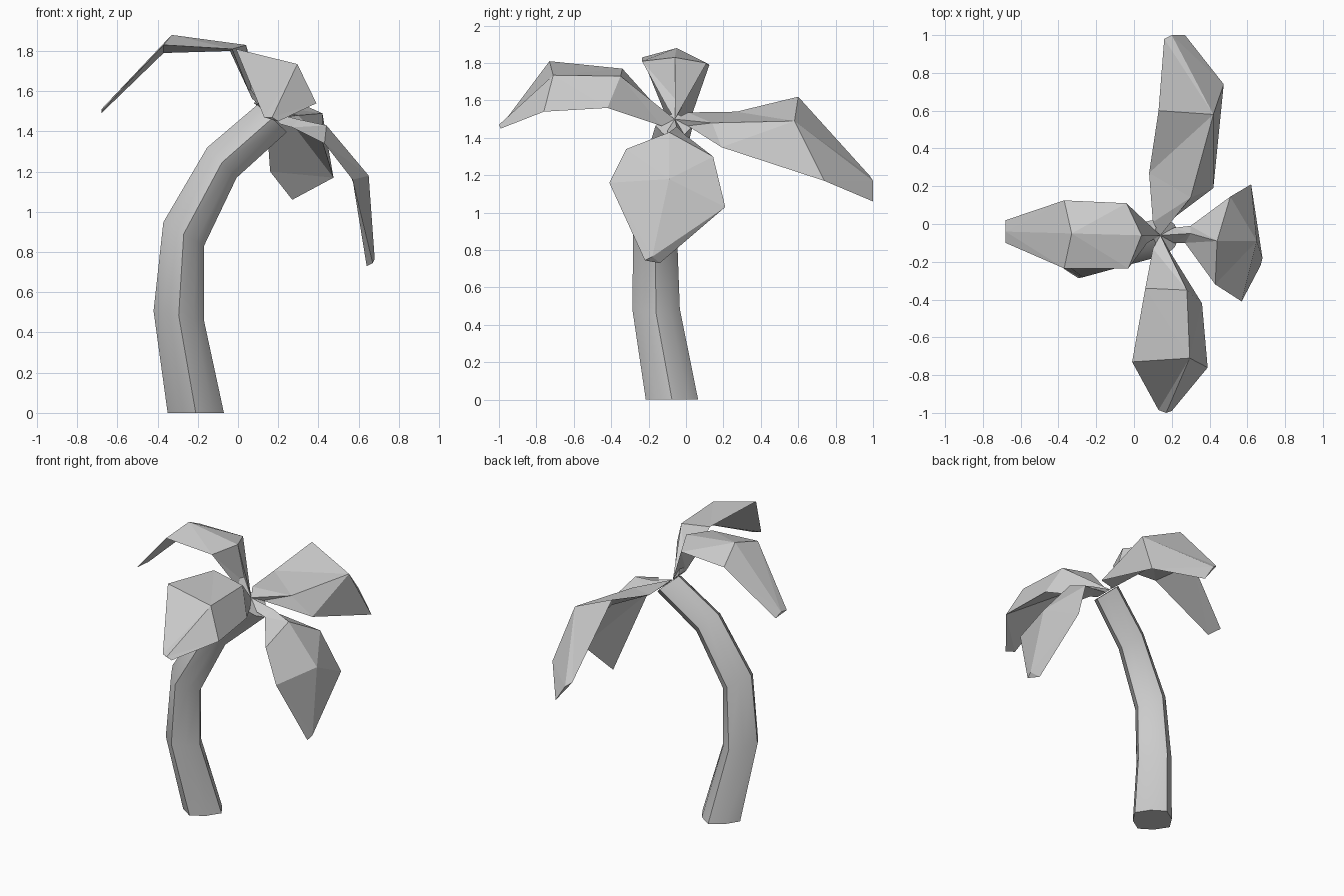
import bpy, bmesh, math
from mathutils import Vector

if "Cube" in bpy.data.objects:
    bpy.data.objects.remove(bpy.data.objects["Cube"])

HUB = Vector((0.14, -0.06, 1.50))


def finish(bm, name, smooth):
    bmesh.ops.recalc_face_normals(bm, faces=bm.faces)
    mesh = bpy.data.meshes.new(name)
    for f in bm.faces:
        f.smooth = smooth
    bm.to_mesh(mesh)
    bm.free()
    obj = bpy.data.objects.new(name, mesh)
    bpy.context.collection.objects.link(obj)
    return obj


def trunk(stations, sides=8):
    """Skin tilted bulging-diamond rings along the path: centre, tilt (deg), radius."""
    bm = bmesh.new()
    rings = []
    for centre, tilt, radius in stations:
        t = math.radians(tilt)
        across = Vector((math.cos(t), 0, -math.sin(t)))
        ring = []
        for i in range(sides):
            a = 2 * math.pi * i / sides
            r = radius * (0.86 if i % 2 else 1.0)
            p = Vector(centre) + across * (r * math.cos(a)) + Vector((0, r * math.sin(a), 0))
            ring.append(bm.verts.new(p))
        rings.append(ring)
    for lo, hi in zip(rings, rings[1:]):
        for i in range(sides):
            j = (i + 1) % sides
            bm.faces.new((lo[i], lo[j], hi[j], hi[i]))
    for ring in (rings[0], rings[-1]):
        bm.faces.new(ring)
    obj = finish(bm, "trunk", True)
    bpy.context.view_layer.objects.active = obj
    obj.select_set(True)
    bpy.ops.object.shade_smooth_by_angle(angle=math.radians(45))
    obj.select_set(False)


def leaf(name, heading, rows):
    """Closed three-sided blade: each row is edge, ridge, edge; root on the sloping trunk top."""
    a = math.radians(heading)
    out = Vector((math.cos(a), math.sin(a), 0))
    side = Vector((-out.y, out.x, 0))
    root = [HUB + out * 0.07 - side * 0.04, HUB.copy(), HUB + out * 0.07 + side * 0.04]
    for p in root:
        p.z -= 0.9 * (p.x - HUB.x)
    bm = bmesh.new()
    grid = [[bm.verts.new(p) for p in row] for row in [root] + rows]
    for r0, r1 in zip(grid, grid[1:]):
        for i in range(3):
            j = (i + 1) % 3
            bm.faces.new((r0[i], r0[j], r1[j], r1[i]))
    bm.faces.new(grid[0])
    bm.faces.new(grid[-1])
    bmesh.ops.triangulate(bm, faces=bm.faces[:])
    finish(bm, name, False)


# Curved trunk
trunk([
    ((-0.21, -0.075, 0.0), 0, 0.14),
    ((-0.295, -0.16, 0.485), 10, 0.127),
    ((-0.27, -0.165, 0.89), 30, 0.117),
    ((-0.08, -0.125, 1.245), 46, 0.105),
    ((0.17, -0.063, 1.465), 43, 0.10),
])

# Four drooping leaves
leaf("front_leaf", -90, [
    [(0.06, -0.34, 1.77), (0.28, -0.35, 1.73), (0.36, -0.42, 1.56)],
    [(-0.01, -0.73, 1.81), (0.295, -0.71, 1.735), (0.39, -0.76, 1.54)],
    [(0.13, -0.985, 1.47), (0.17, -1.0, 1.47), (0.20, -0.99, 1.45)],
])
leaf("left_leaf", 180, [
    [(-0.03, -0.235, 1.81), (0.04, -0.06, 1.83), (-0.04, 0.11, 1.80)],
    [(-0.37, -0.235, 1.83), (-0.33, -0.05, 1.88), (-0.37, 0.125, 1.79)],
    [(-0.68, -0.10, 1.50), (-0.68, -0.04, 1.51), (-0.68, 0.02, 1.49)],
])
leaf("right_leaf", 0, [
    [(0.27, -0.10, 1.42), (0.30, -0.05, 1.46), (0.30, -0.01, 1.42)],
    [(0.43, -0.32, 1.34), (0.44, -0.09, 1.43), (0.51, 0.145, 1.30)],
    [(0.57, -0.41, 1.16), (0.65, -0.09, 1.18), (0.62, 0.21, 1.03)],
    [(0.67, -0.22, 0.745), (0.68, -0.18, 0.765), (0.64, -0.14, 0.73)],
])
leaf("back_leaf", 90, [
    [(0.42, 0.19, 1.35), (0.30, 0.14, 1.48), (0.08, 0.27, 1.54)],
    [(0.475, 0.74, 1.17), (0.42, 0.58, 1.49), (0.13, 0.60, 1.62)],
    [(0.27, 1.0, 1.06), (0.20, 1.0, 1.17), (0.16, 0.98, 1.20)],
])
